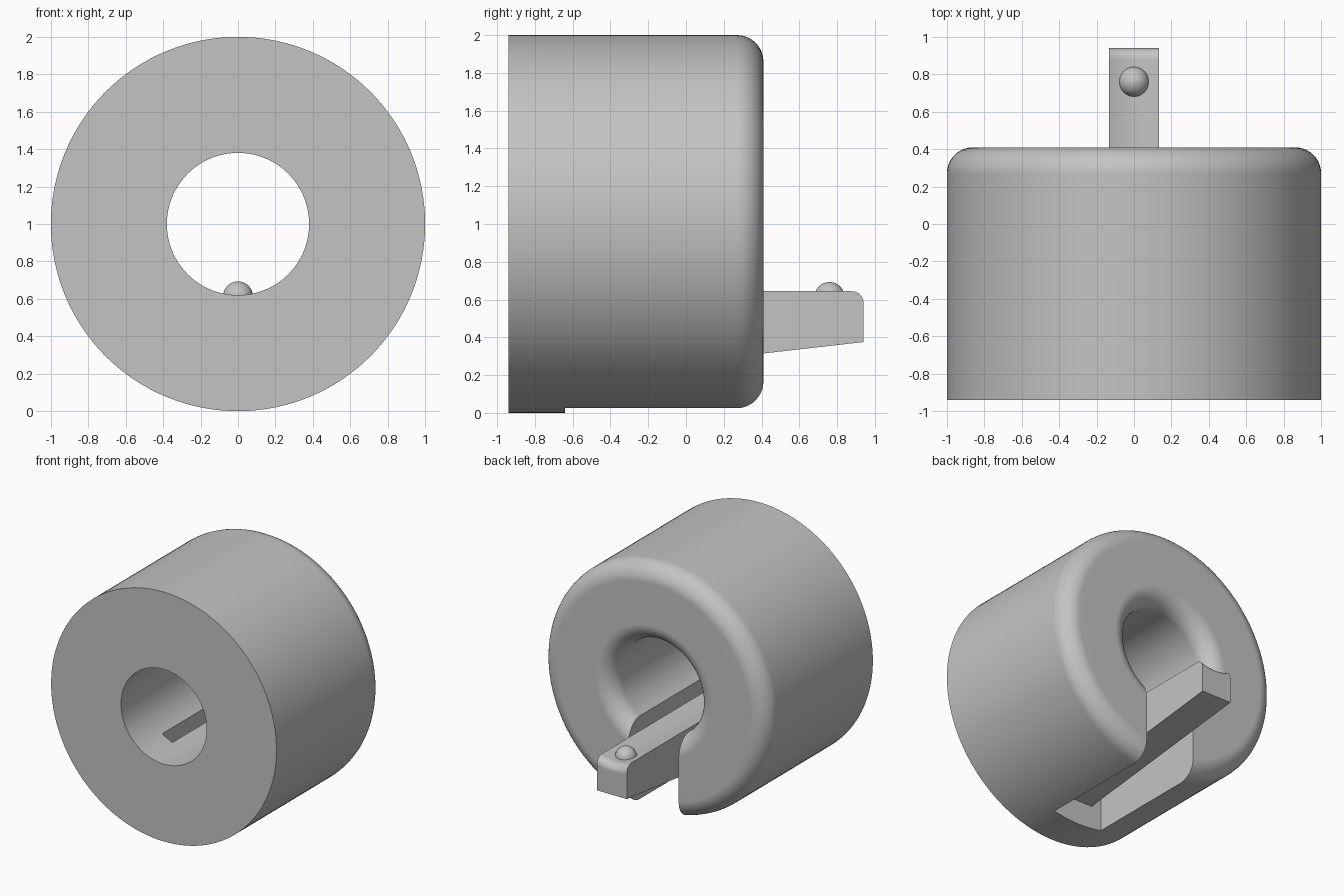
import bpy, bmesh, math
from mathutils import Vector, Matrix

if "Cube" in bpy.data.objects:
    bpy.data.objects.remove(bpy.data.objects["Cube"])

grey = bpy.data.materials.new("plain grey")
grey.use_nodes = True
grey.diffuse_color = (0.55, 0.55, 0.55, 1)
grey.node_tree.nodes["Principled BSDF"].inputs["Base Color"].default_value = (0.55, 0.55, 0.55, 1)

OUTER, BORE, HALF_ARM, HALF_SLOT = 1.0, 0.38, 0.133, 0.222
FRONT, BACK, TIP, SLOT_END = -0.94, 0.41, 0.94, -0.64
ROUND, TIP_ROUND = 0.14, 0.06
AXIS = Vector((0, 0, 1))


def finish(bm, name):
    bmesh.ops.remove_doubles(bm, verts=bm.verts, dist=1e-5)
    bmesh.ops.recalc_face_normals(bm, faces=bm.faces)
    mesh = bpy.data.meshes.new(name)
    bm.to_mesh(mesh)
    bm.free()
    mesh.materials.append(grey)
    obj = bpy.data.objects.new(name, mesh)
    bpy.context.collection.objects.link(obj)
    return obj


def arc(y, r, radius, start, end, steps=10):
    """Points (y, distance from axis) along a rounded corner."""
    angles = [math.radians(start + (end - start) * i / steps) for i in range(steps + 1)]
    return [(y + radius * math.cos(a), r + radius * math.sin(a)) for a in angles]


def revolve(profile, name):
    """Spin a closed (y, radius) outline about the horizontal axis."""
    bm = bmesh.new()
    verts = [bm.verts.new((0, y, 1 + r)) for y, r in profile]
    edges = [bm.edges.new((v, verts[(i + 1) % len(verts)])) for i, v in enumerate(verts)]
    bmesh.ops.spin(bm, geom=verts + edges, cent=AXIS, axis=(0, 1, 0),
                   angle=math.tau, steps=128, use_merge=False)
    bmesh.ops.dissolve_degenerate(bm, dist=1e-5, edges=bm.edges)
    return finish(bm, name)


def extrude_side(outline, half, name):
    """Extrude a (y, z) outline across x."""
    bm = bmesh.new()
    face = bm.faces.new([bm.verts.new((-half, y, z)) for y, z in outline])
    out = bmesh.ops.extrude_face_region(bm, geom=[face])["geom"]
    bmesh.ops.translate(bm, vec=(2 * half, 0, 0),
                        verts=[g for g in out if isinstance(g, bmesh.types.BMVert)])
    return finish(bm, name)


def cut(obj, cutter):
    cutter.hide_render = True
    mod = obj.modifiers.new("cut", "BOOLEAN")
    mod.operation, mod.solver, mod.object = "DIFFERENCE", "EXACT", cutter
    bpy.context.view_layer.objects.active = obj
    bpy.ops.object.modifier_apply(modifier=mod.name)
    bpy.data.objects.remove(cutter)


def smooth(obj):
    bpy.ops.object.select_all(action="DESELECT")
    obj.select_set(True)
    bpy.context.view_layer.objects.active = obj
    bpy.ops.object.shade_smooth_by_angle(angle=math.radians(30))
    mod = obj.modifiers.new("flat faces stay flat", "WEIGHTED_NORMAL")
    mod.keep_sharp = True


# Thick ring with rounded rear edges, slotted underneath
corner = BACK - ROUND
ring = revolve([(FRONT, BORE), (FRONT, OUTER)]
               + arc(corner, OUTER - ROUND, ROUND, 90, 0)
               + arc(corner, BORE + ROUND, ROUND, 0, -90), "ring_body")
slot = extrude_side([(SLOT_END, -0.3), (1, -0.3), (1, 0.9), (SLOT_END, 0.9)],
                    HALF_SLOT, "slot_cutter")
cut(ring, slot)
smooth(ring)

# Tapered spring arm, its top hollowed to continue the bore
arm = extrude_side([(SLOT_END, 0.195), (TIP, 0.375), (TIP, 0.8), (SLOT_END, 0.8)],
                   HALF_ARM, "spring_arm")
hollow = revolve([(-1.1, 0), (-1.1, BORE)]
                 + arc(TIP - TIP_ROUND, BORE + TIP_ROUND, TIP_ROUND, -90, 0)
                 + [(1.1, BORE + TIP_ROUND), (1.1, 0)], "bore_cutter")
cut(arm, hollow)
smooth(arm)

# Round catch on the arm
bm = bmesh.new()
bmesh.ops.create_uvsphere(bm, u_segments=32, v_segments=16, radius=0.08,
                          matrix=Matrix.Translation((0, 0.76, 0.613)))
smooth(finish(bm, "catch_bump"))
